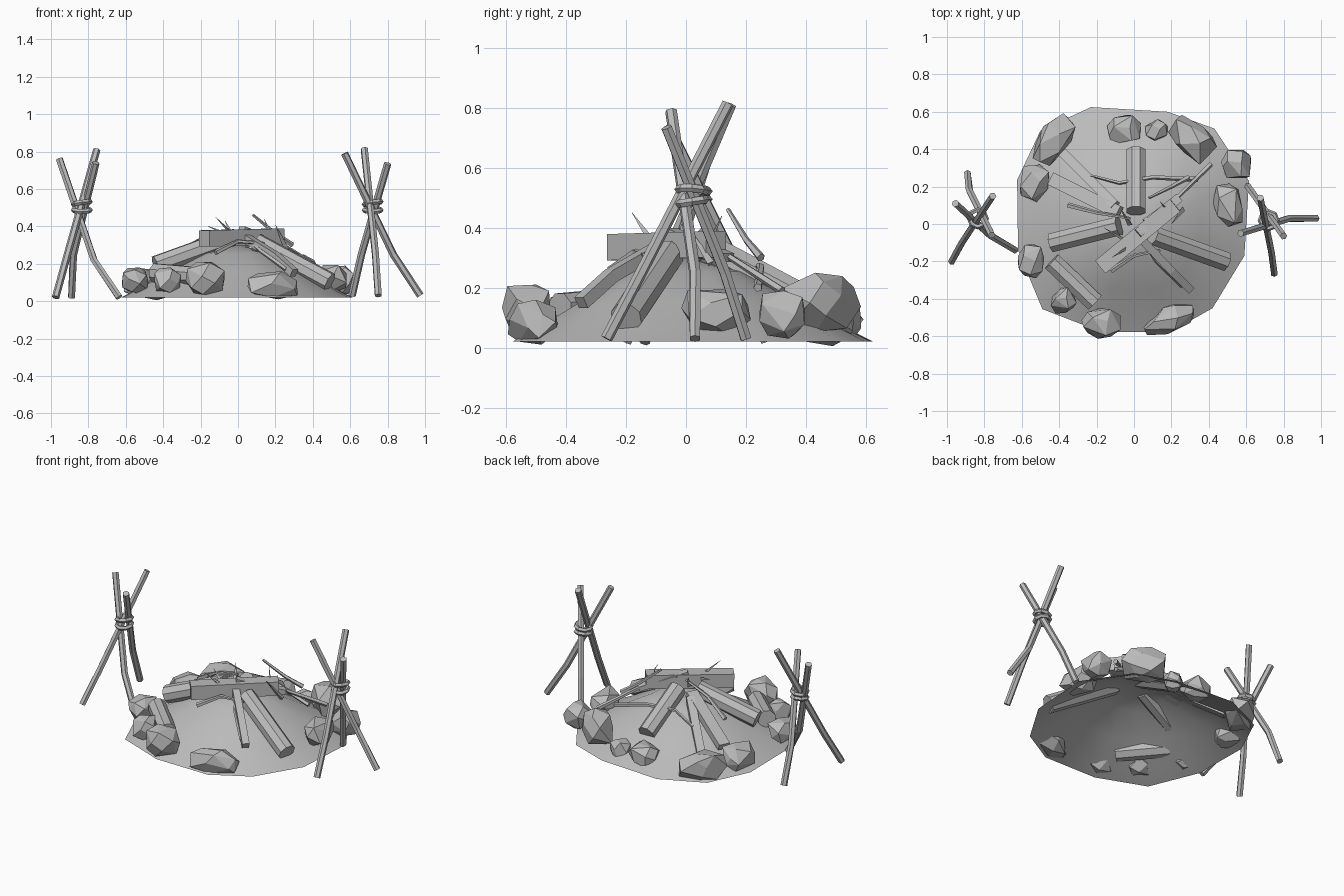
import bpy, bmesh, math, random
from mathutils import Vector, Matrix

random.seed(4)
cube = bpy.data.objects.get("Cube")
if cube:
    bpy.data.objects.remove(cube)

grey = bpy.data.materials.new("plain grey")
grey.use_nodes = True
COL = (0.5, 0.5, 0.5, 1)
grey.diffuse_color = COL
for n in grey.node_tree.nodes:
    if n.type == 'BSDF_PRINCIPLED':
        n.inputs["Base Color"].default_value = COL


def finish(bm, name, smooth=False):
    me = bpy.data.meshes.new(name)
    for f in bm.faces:
        f.smooth = smooth
    bm.to_mesh(me)
    bm.free()
    me.materials.append(grey)
    ob = bpy.data.objects.new(name, me)
    bpy.context.collection.objects.link(ob)
    return ob


def bridge(bm, a, b):
    n = len(a)
    for i in range(n):
        bm.faces.new((a[i], a[(i + 1) % n], b[(i + 1) % n], b[i]))


def stick(name, pts, r, sides=6, tip=1.0, flat=1.0):
    """Sweep a polygon along pts; tip scales the last ring, flat its height."""
    pts = [Vector(p) for p in pts]
    bm = bmesh.new()
    rings = []
    for i, p in enumerate(pts):
        d = (pts[min(i + 1, len(pts) - 1)] - pts[max(i - 1, 0)]).normalized()
        side = d.cross(Vector((0, 0, 1))).normalized()
        up = side.cross(d)
        rad = r * (1 + (tip - 1) * i / (len(pts) - 1))
        rings.append([bm.verts.new(p + rad * (side * math.cos(a) + up * flat * math.sin(a)))
                      for a in ((k + 0.5) * math.tau / sides for k in range(sides))])
    for a, b in zip(rings, rings[1:]):
        bridge(bm, a, b)
    bm.faces.new(rings[0])
    bm.faces.new(rings[-1])
    bmesh.ops.recalc_face_normals(bm, faces=bm.faces)
    return finish(bm, name)


def rock(name, centre, size, turn=0):
    """Blocky faceted stone: hull of jittered points pushed toward a box."""
    bm = bmesh.new()
    n = 17
    pts = []
    for i in range(n):
        z = 1 - 2 * (i + 0.5) / n
        a = i * 2.4 + random.uniform(-0.35, 0.35)
        s = math.sqrt(1 - z * z)
        v = Vector((s * math.cos(a), s * math.sin(a), z))
        m = max(abs(c) for c in v)
        pts.append(v.lerp(v / m, 0.45) * random.uniform(0.92, 1.05))
    # fit the stone to its box
    lo = [min(p[k] for p in pts) for k in range(3)]
    hi = [max(p[k] for p in pts) for k in range(3)]
    for p in pts:
        bm.verts.new([((p[k] - lo[k]) / (hi[k] - lo[k]) - 0.5) * size[k] for k in range(3)])
    res = bmesh.ops.convex_hull(bm, input=bm.verts)
    bmesh.ops.delete(bm, geom=[g for g in res["geom_interior"] if isinstance(g, bmesh.types.BMVert)],
                     context='VERTS')
    bmesh.ops.dissolve_limit(bm, angle_limit=math.radians(16), verts=bm.verts, edges=bm.edges)
    bmesh.ops.recalc_face_normals(bm, faces=bm.faces)
    bm.transform(Matrix.Translation(centre) @ Matrix.Rotation(math.radians(turn), 4, 'Z'))
    return finish(bm, name)


# Ash mound: irregular outline shrunk up a shallow cone, open underneath
outline = [(-.23, .625), (-.5, .5), (-.625, .235), (-.62, -.14), (-.49, -.455), (-.18, -.575),
           (.19, -.58), (.42, -.45), (.59, -.17), (.615, .23), (.43, .51), (.18, .6)]
bm = bmesh.new()
rings = [[bm.verts.new((x * s, y * s, z)) for x, y in outline]
         for s, z in ((1, .02), (.87, .06), (.6, .155), (.3, .255))]
for a, b in zip(rings, rings[1:]):
    bridge(bm, a, b)
peak = bm.verts.new((0, 0, .3))
for i in range(len(outline)):
    bm.faces.new((rings[-1][i], rings[-1][(i + 1) % len(outline)], peak))
bmesh.ops.recalc_face_normals(bm, faces=bm.faces)
if peak.normal.z < 0 or sum(f.normal.z for f in bm.faces) < 0:
    bmesh.ops.reverse_faces(bm, faces=bm.faces)
finish(bm, "ash_mound", smooth=True)

# Ring of stones: centre, size, turn
stones = [((-.435, .45, .09), (.29, .17, .17), 48),
          ((-.05, .51, .09), (.18, .14, .13), 10),
          ((.12, .5, .08), (.12, .12, .11), 0),
          ((.31, .46, .15), (.26, .17, .2), -45),
          ((.545, .32, .11), (.16, .15, .16), 0),
          ((.5, .1, .12), (.15, .23, .15), 10),
          ((.19, -.51, .085), (.29, .14, .15), 22),
          ((-.17, -.53, .12), (.21, .16, .18), 12),
          ((-.38, -.41, .11), (.14, .13, .14), 25),
          ((-.55, -.2, .11), (.14, .18, .14), 0),
          ((-.53, .22, .1), (.15, .2, .15), -8)]
for i, (c, s, t) in enumerate(stones):
    rock(f"stone_{i + 1}", c, s, t)

# Thick logs leaning on the mound
logs = {"back_log": [(.01, .39, .16), (.01, .07, .33)],
        "right_log": [(.49, -.2, .1), (.1, -.06, .31)],
        "left_log": [(-.44, -.1, .19), (-.08, -.01, .32)],
        "fallen_log": [(-.44, -.2, .15), (-.21, -.42, .13)]}
for name, path in logs.items():
    stick(name, path, .055, 8)

# Square beams and split planks
stick("cross_beam", [(-.18, -.23, .335), (.22, .1, .345)], .062, 4)
stick("split_plank_a", [(-.44, .24, .14), (-.08, .06, .32)], .05, 4, flat=.6)
stick("split_plank_b", [(-.38, .38, .1), (-.1, .1, .31)], .035, 4, flat=.7)
stick("split_plank_c", [(.3, -.35, .15), (.2, -.25, .24), (.02, -.06, .35)], .03, 4)
stick("split_plank_d", [(.24, .14, .3), (.02, -.05, .385)], .035, 4, flat=.6)

# Bent twigs
twigs = [[(.41, .32, .19), (.24, .15, .3), (.05, .02, .38)],
         [(.34, .24, .2), (.1, .25, .27), (-.08, .22, .27), (-.23, .26, .22)],
         [(.26, -.33, .17), (.12, -.2, .27), (.02, -.04, .36)],
         [(-.12, -.25, .26), (0, -.17, .32), (.14, -.14, .31)],
         [(-.35, .1, .24), (-.2, .06, .33), (-.02, .03, .38)],
         [(.29, .25, .3), (.2, .2, .36), (.08, .14, .46)]]
for i, path in enumerate(twigs):
    stick(f"twig_{i + 1}", path, .015, 5, tip=.5)

# Sharp splinters sticking out of the top
splinters = [((.0, -.1, .33), (-.12, -.18, .45)), ((-.02, .0, .33), (-.07, .08, .43)),
             ((.2, .05, .3), (.14, .12, .44)), ((.26, .08, .28), (.2, .0, .41)),
             ((-.02, -.1, .34), (-.16, -.02, .4))]
for i, (a, b) in enumerate(splinters):
    stick(f"splinter_{i + 1}", [a, b], .016, 3, tip=.05)

# Two tripods of bent poles: foot, knee, top for each pole
tripods = {
    "left": ((.72, .02), [[(.975, .03, .03), (.83, .03, .25), (.57, -.05, .79)],
                          [(.75, -.265, .03), (.735, -.15, .25), (.675, .14, .815)],
                          [(.61, .2, .03), (.66, .13, .25), (.8, -.065, .735)]]),
    "right": ((-.835, .03), [[(-.635, -.14, .02), (-.77, -.06, .22), (-.955, .11, .76)],
                             [(-.975, -.2, .02), (-.92, -.1, .22), (-.755, .15, .81)],
                             [(-.89, .27, .02), (-.88, .18, .25), (-.76, -.06, .74)]])}
for side, ((cx, cy), poles) in tripods.items():
    for i, path in enumerate(poles):
        stick(f"{side}_tripod_pole_{i + 1}", path, .02, 6)
    # rope lashing: two tilted hexagonal loops
    for j, z in enumerate((.487, .525)):
        bm = bmesh.new()
        loops = []
        for k in range(8):
            a = k * math.tau / 8
            d = Vector((math.cos(a), math.sin(a), 0))
            loops.append([bm.verts.new(Vector((cx, cy, z + .008 * math.sin(a + 2 * j)))
                                       + d * (.045 + .014 * math.cos(t))
                                       + Vector((0, 0, .014 * math.sin(t))))
                          for t in (q * math.tau / 5 for q in range(5))])
        for k in range(8):
            bridge(bm, loops[k], loops[(k + 1) % 8])
        bmesh.ops.recalc_face_normals(bm, faces=bm.faces)
        finish(bm, f"{side}_tripod_rope_{j + 1}")
